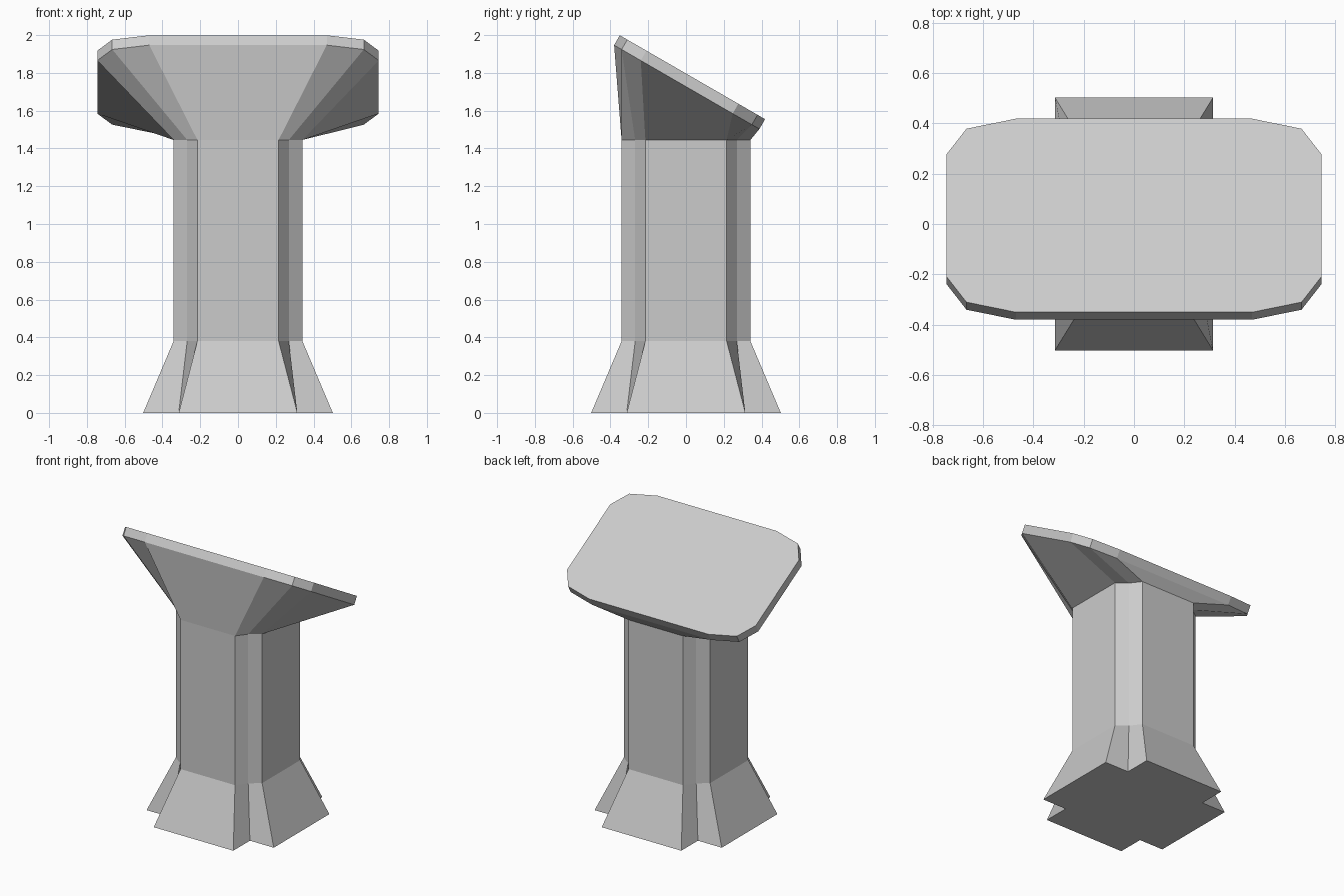
import bpy, bmesh
from math import cos, sin, radians

if "Cube" in bpy.data.objects:
    bpy.data.objects.remove(bpy.data.objects["Cube"])

TILT = radians(30)
TOP_Y, TOP_Z = 0.034, 1.777   # centre of the sloped top face
THICK = 0.06


def outline(corner):
    """Mirror a three-point front-right corner into a closed 12-point outline."""
    a = [(x, -y) for x, y in corner]
    b = [(x, y) for x, y in reversed(corner)]
    c = [(-x, y) for x, y in corner]
    d = [(-x, -y) for x, y in reversed(corner)]
    return a + b + c + d


def level(corner, z):
    return [(x, y, z) for x, y in outline(corner)]


def sloped(corner, depth):
    """Outline laid on the tilted plane, sunk by depth along its normal."""
    return [(x,
             TOP_Y + v * cos(TILT) - depth * sin(TILT),
             TOP_Z - v * sin(TILT) - depth * cos(TILT))
            for x, v in outline(corner)]


def loft(name, rings):
    bm = bmesh.new()
    loops = [[bm.verts.new(p) for p in ring] for ring in rings]
    for lo, hi in zip(loops, loops[1:]):
        n = len(lo)
        for i in range(n):
            j = (i + 1) % n
            bm.faces.new((lo[i], lo[j], hi[j], hi[i]))
    bm.faces.new(loops[0][::-1])
    bm.faces.new(loops[-1])
    bmesh.ops.recalc_face_normals(bm, faces=bm.faces)
    mesh = bpy.data.meshes.new(name)
    bm.to_mesh(mesh)
    bm.free()
    obj = bpy.data.objects.new(name, mesh)
    bpy.context.collection.objects.link(obj)
    return obj


foot = [(0.314, 0.502), (0.314, 0.314), (0.502, 0.314)]
column = [(0.215, 0.341), (0.269, 0.269), (0.341, 0.215)]
plate = [(0.47, 0.444), (0.666, 0.398), (0.745, 0.281)]

# Notched foot, column, flared neck and sloped top plate in one skin
loft("pedestal", [
    level(foot, 0.0),
    level(column, 0.38),
    level(column, 1.445),
    sloped(plate, THICK),
    sloped(plate, 0.0),
])
